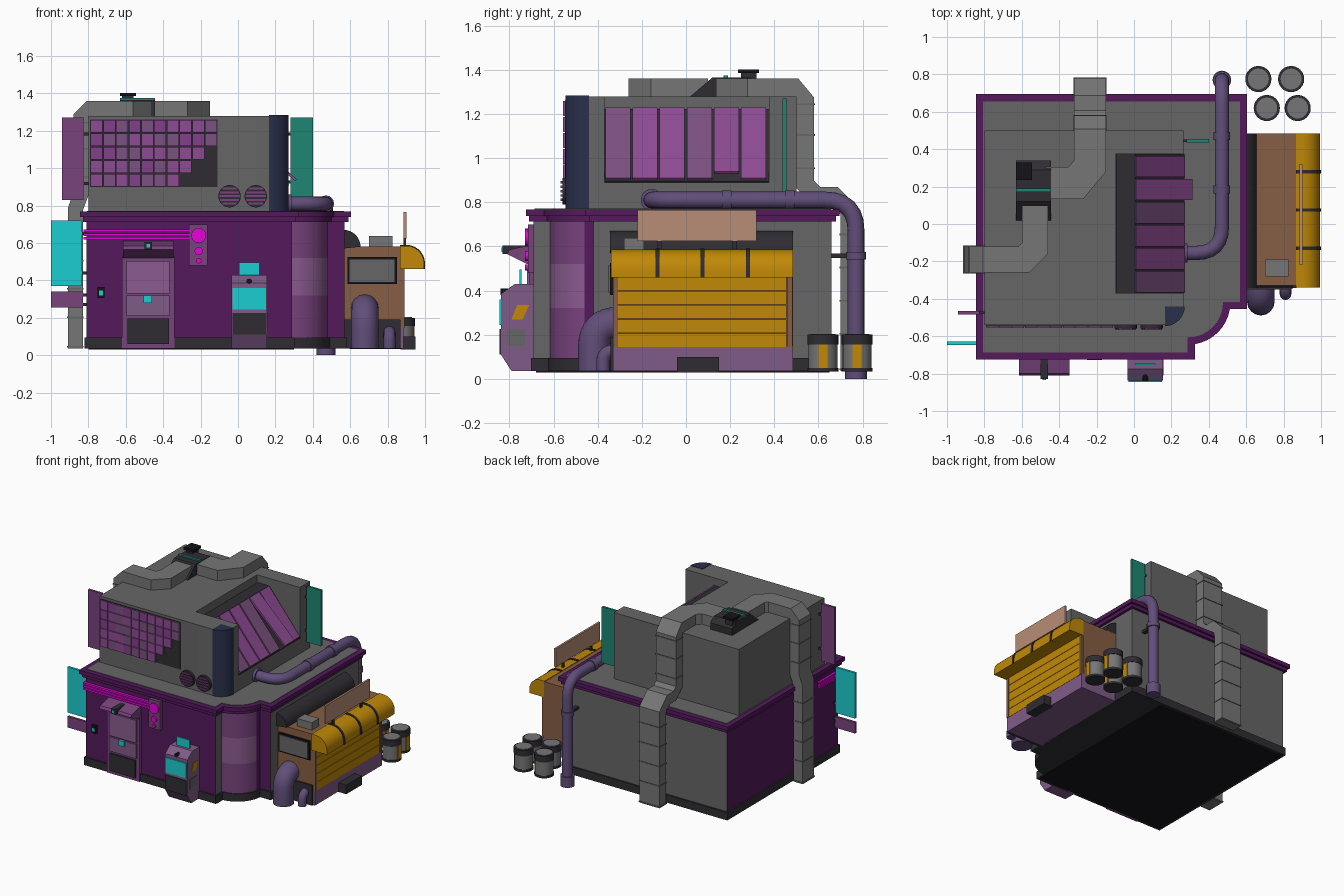
import bpy, bmesh, math, random
from mathutils import Vector

if "Cube" in bpy.data.objects:
    bpy.data.objects.remove(bpy.data.objects["Cube"])
random.seed(4)

COL = dict(grey=(.40, .40, .40), duct=(.46, .46, .46), dark=(.2, .19, .21), black=(.11, .1, .12),
           plum=(.33, .12, .36), violet=(.47, .27, .49), violet2=(.54, .36, .56), lilac=(.5, .36, .53),
           tile1=(.55, .3, .57), tile2=(.48, .32, .5), tile3=(.5, .26, .53), navy=(.18, .2, .3),
           cyan=(.13, .8, .82), teal=(.14, .52, .45), pink=(.9, .05, .85), brown=(.52, .37, .27),
           yellow=(.75, .53, .06), tan=(.72, .55, .46), pipe=(.38, .31, .47))
MATS = {}
for k, c in COL.items():
    MATS[k] = bpy.data.materials.new(k)
    MATS[k].diffuse_color = [v ** 2.2 for v in c] + [1]


def finish(name, bm, mat, smooth=False):
    bmesh.ops.recalc_face_normals(bm, faces=bm.faces)
    me = bpy.data.meshes.new(name)
    for f in bm.faces:
        f.smooth = smooth and len(f.verts) == 4
    bm.to_mesh(me)
    bm.free()
    me.materials.append(MATS[mat])
    ob = bpy.data.objects.new(name, me)
    bpy.context.collection.objects.link(ob)
    return ob


def prism(name, pts, lo, hi, axis, mat, smooth=False):
    put = {'x': lambda p, h: (h, *p), 'y': lambda p, h: (p[0], h, p[1]), 'z': lambda p, h: (*p, h)}[axis]
    bm = bmesh.new()
    a, b = [[bm.verts.new(put(p, h)) for p in pts] for h in (lo, hi)]
    bm.faces.new(a)
    bm.faces.new(b)
    for i in range(len(pts)):
        j = (i + 1) % len(pts)
        bm.faces.new((a[i], a[j], b[j], b[i]))
    return finish(name, bm, mat, smooth)


def box(name, x0, x1, y0, y1, z0, z1, mat):
    return prism(name, [(x0, y0), (x1, y0), (x1, y1), (x0, y1)], z0, z1, 'z', mat)


def arc(cx, cy, r, a0, a1, n):
    return [(cx + r * math.cos(math.radians(a0 + (a1 - a0) * i / n)),
             cy + r * math.sin(math.radians(a0 + (a1 - a0) * i / n))) for i in range(n + 1)]


def disc(name, cx, cy, r, lo, hi, axis, mat, n=24):
    return prism(name, arc(cx, cy, r, 0, 360, n)[:-1], lo, hi, axis, mat, True)


def sweep(name, path, ring, mat, smooth=False):
    """Push a starting ring along a path with mitred corners."""
    P = [Vector(p) for p in path]
    D = [(b - a).normalized() for a, b in zip(P, P[1:])]
    bm = bmesh.new()
    pos = [P[0] + Vector(v) for v in ring]
    rows = [[bm.verts.new(v) for v in pos]]
    for i, d in enumerate(D):
        n = d + D[min(i + 1, len(D) - 1)]
        pos = [v + d * ((P[i + 1] - v).dot(n) / d.dot(n)) for v in pos]
        rows.append([bm.verts.new(v) for v in pos])
    for a, b in zip(rows, rows[1:]):
        for i in range(len(a)):
            j = (i + 1) % len(a)
            bm.faces.new((a[i], a[j], b[j], b[i]))
    bm.faces.new(rows[0])
    bm.faces.new(rows[-1])
    return finish(name, bm, mat, smooth)


def rounded(path, r, n=6):
    P = [Vector(p) for p in path]
    out = [P[0]]
    for a, b, c in zip(P, P[1:], P[2:]):
        s, e = b + (a - b).normalized() * r, b + (c - b).normalized() * r
        out += [s * (1 - t) ** 2 + b * 2 * t * (1 - t) + e * t * t for t in (i / n for i in range(n + 1))]
    return out + [P[-1]]


# Ground floor: plan with a rounded column set into the front right corner
def plan(o):
    r = .19 + o
    k = math.degrees(math.asin(o / r))
    return ([(-.81 - o, .66 + o), (-.81 - o, -.69 - o), (.29 + o, -.69 - o)]
            + arc(.29, -.42, r, -90 + k, -k, 8) + [(.57 + o, -.42 - o), (.57 + o, .66 + o)])


walls = prism('ground_floor_walls', plan(0), .09, .73, 'z', 'plum')
walls.data.materials.append(MATS['grey'])
for f in walls.data.polygons:
    f.material_index = int(f.normal.y > .9 or f.normal.x > .999)
prism('plinth', plan(.012), .035, .095, 'z', 'dark')
box('floor_underside', -.8, .3, -.68, .65, .03, .04, 'black')
prism('cornice_lower', plan(.02), .712, .74, 'z', 'plum')
prism('cornice', plan(.035), .738, .768, 'z', 'plum')
prism('lower_roof', plan(-.004), .74, .771, 'z', 'grey')
for i, (a, b, m) in enumerate([(.095, .32, 'violet'), (.32, .52, 'violet2'), (.52, .712, 'violet')]):
    prism(f'corner_column_band_{i}', arc(.29, -.42, .195, -90, -12, 8) + [(.29, -.42)], a, b, 'z', m, True)

# Upper floor with a notch for the slanted skylight
upper = prism('upper_floor', [(-.8, .5), (-.8, -.54)] + arc(.165, -.44, .1, -90, 0, 8) + [(.265, .5)],
              .76, 1.28, 'z', 'grey')
cut = prism('notch_cutter', [(-.1, 1.5), (-.1, 1.21), (0, 1.21), (.26, .89), (.5, .89), (.5, 1.5)],
            -.37, .375, 'y', 'dark')
cut.hide_render = True
mod = upper.modifiers.new('notch', 'BOOLEAN')
mod.object, mod.solver = cut, 'EXACT'
dg = bpy.context.evaluated_depsgraph_get()
mesh = bpy.data.meshes.new_from_object(upper.evaluated_get(dg))
upper.modifiers.clear()
upper.data = mesh
bpy.data.objects.remove(cut)
prism('corner_panel', arc(.165, -.44, .106, -90, 0, 8) + [(.165, -.44)], .772, 1.283, 'z', 'navy', True)
prism('skylight_backing', [(-.095, 1.212), (0, 1.212), (.262, .885), (.27, .895), (.005, 1.222), (-.095, 1.222)],
      -.37, .375, 'y', 'dark')
for i in range(6):
    y = -.365 + i * .123
    e = (.305, .93) if i == 4 else (.266, .9)
    prism(f'skylight_pane_{i}', [(.002, 1.215), e, (e[0] + .008, e[1] + .01), (.01, 1.23)], y, y + .113, 'y',
          'tile1' if i % 3 else 'tile2')

# Tiled screen on the upper front, lower right tiles missing
box('screen_backing', -.79, -.11, -.547, -.53, .9, 1.26, 'dark')
for r in range(5):
    for c in range(10):
        if c < (7, 8, 9, 10, 10)[r]:
            x, z = -.79 + c * .068, .9 + r * .072
            box('screen_tile', x + .002, x + .066, -.556, -.54, z + .002, z + .07,
                random.choice(('tile1', 'tile2', 'tile3')))
for x in (-.045, .095):
    disc('fan_rim', x, .85, .06, -.56, -.53, 'y', 'dark')
    for k in range(-2, 3):
        w = math.sqrt(.055 ** 2 - (k * .02) ** 2)
        box('fan_slat', x - w, x + w, -.568, -.555, .845 + k * .02, .856 + k * .02, 'violet')

# Roof vent and rectangular ducts
prism('roof_vent', [(.02, 1.28), (.34, 1.28), (.34, 1.33), (.29, 1.365), (.12, 1.365)], -.63, -.445, 'x', 'dark')
box('vent_light', -.63, -.445, .17, .19, 1.36, 1.375, 'teal')
box('vent_stack', -.62, -.56, .25, .32, 1.34, 1.39, 'dark')
box('vent_cap', -.63, -.545, .235, .33, 1.385, 1.402, 'black')
sweep('back_duct', [(-.47, .22, 1.32), (-.31, .22, 1.32), (-.235, .31, 1.32), (-.235, .49, 1.32),
                    (-.235, .54, 1.26), (-.235, .54, .88), (-.235, .59, .83), (-.235, .67, .83),
                    (-.235, .74, .76), (-.235, .74, .035)],
      [(0, -.085, -.04), (0, .085, -.04), (0, .085, .04), (0, -.085, .04)], 'duct')
sweep('left_duct', [(-.53, .1, 1.32), (-.53, -.13, 1.32), (-.59, -.19, 1.32), (-.79, -.19, 1.32),
                    (-.84, -.19, 1.27), (-.84, -.19, .86), (-.87, -.19, .78), (-.87, -.19, .035)],
      [(-.07, 0, -.04), (.07, 0, -.04), (.07, 0, .04), (-.07, 0, .04)], 'duct')
for z in (.04, .2, .35, .5, .65, .95, 1.1, 1.24):
    y, x = (.74, -.87) if z < .7 else (.54, -.84)
    box('back_duct_seam', -.324, -.146, y - .044, y + .044, z, z + .008, 'grey')
    box('left_duct_seam', x - .044, x + .044, -.264, -.116, z, z + .008, 'grey')

# Round pipe over the lower roof and down the back
ringx = [(0, a, b) for a, b in arc(0, 0, .038, 0, 360, 16)[:-1]]
ringy = [(a * 2, 0, b * 2) for a, b in arc(0, 0, .037, 0, 360, 16)[:-1]]
sweep('roof_pipe', rounded([(.24, -.155, .81), (.47, -.155, .81), (.47, .77, .81), (.47, .77, .005)], .14),
      ringx, 'pipe', True)
for y in (.185, .47):
    disc('pipe_collar', .47, .81, .044, y - .022, y + .022, 'y', 'pipe', 16)
    box('pipe_foot', .45, .49, y - .015, y + .015, .765, .8, 'dark')
disc('pipe_wall_flange', -.155, .81, .05, .26, .285, 'x', 'pipe', 16)
disc('pipe_base', .47, .77, .05, 0, .08, 'z', 'pipe', 16)
disc('pipe_bracket', .47, .77, .046, .54, .575, 'z', 'pipe', 16)
box('pipe_bracket_arm', .45, .48, .65, .75, .548, .567, 'dark')

# Front door with canopy and lamp
box('door_frame', -.62, -.34, -.71, -.68, .035, .53, 'violet')
box('door_upper', -.595, -.365, -.72, -.7, .33, .505, 'violet2')
box('door_lower', -.595, -.365, -.72, -.7, .21, .32, 'lilac')
box('door_grille', -.59, -.37, -.722, -.7, .06, .195, 'dark')
box('door_plate', -.505, -.46, -.73, -.71, .28, .32, 'cyan')
prism('door_canopy', [(-.69, .61), (-.8, .585), (-.81, .565), (-.72, .52), (-.69, .52)], -.615, -.345, 'x', 'violet')
box('canopy_lamp', -.5, -.46, -.83, -.7, .565, .605, 'dark')
box('canopy_lamp_lens', -.49, -.47, -.835, -.82, .575, .595, 'cyan')
box('keypad', -.75, -.715, -.71, -.68, .305, .365, 'black')
box('keypad_screen', -.742, -.723, -.714, -.7, .32, .345, 'cyan')

# Neon strips wrapping the front left corner, and the lamp plate
for z in (.625, .645, .665):
    box('neon_front', -.825, -.25, -.71, -.69, z - .007, z + .007, 'pink')
    box('neon_side', -.825, -.81, -.7, -.45, z - .007, z + .007, 'pink')
box('neon_plate', -.262, -.162, -.715, -.68, .48, .7, 'violet')
for z, r in ((.64, .04), (.557, .022), (.505, .014)):
    disc('neon_disc', -.21, z, r, -.728, -.7, 'y', 'pink', 20)

# Vending kiosk
prism('kiosk_body', [(-.68, .035), (-.79, .035), (-.838, .11), (-.838, .385), (-.775, .43), (-.68, .43)],
      -.035, .155, 'x', 'lilac')
box('kiosk_screen', -.03, .15, -.845, -.83, .245, .36, 'cyan')
box('kiosk_panel', -.03, .15, -.844, -.83, .11, .225, 'dark')
box('kiosk_sign', .005, .115, -.755, -.745, .42, .495, 'cyan')
disc('kiosk_knob', .06, .395, .014, -.84, -.8, 'y', 'black', 12)
box('kiosk_side_panel', .15, .158, -.81, -.73, .15, .225, 'grey')
prism('kiosk_sticker', [(-.79, .27), (-.74, .27), (-.71, .335), (-.765, .335)], .15, .158, 'x', 'yellow')

# Blade signs and their brackets
for n, x0, x1, y, z0, z1, m in (('left_sign', -1, -.835, -.638, .37, .72, 'cyan'),
                                ('left_small_sign', -1, -.83, -.638, .255, .34, 'violet'),
                                ('upper_left_sign', -.94, -.825, -.475, .83, 1.27, 'violet'),
                                ('upper_right_sign', .28, .4, .445, .84, 1.27, 'teal')):
    box(n, x0, x1, y - .009, y + .009, z0, z1, m)
    for t in (.2, .8):
        z, s = z0 + t * (z1 - z0), (x1 if x1 < 0 else x0)
        box(n + '_bracket', s - .03, s + .04 if s < 0 else s, y - .006, y + .006, z - .008, z + .008, 'dark')

# Side shop: body, shutter, awning, roller drum
box('shop_body', .56, .87, -.33, .485, .145, .58, 'brown')
box('shop_base', .56, .885, -.33, .485, .035, .15, 'lilac')
box('shop_front_skirt', .56, .87, -.342, -.32, .035, .19, 'dark')
box('shop_step', .87, .95, -.04, .15, .03, .1, 'dark')
box('shop_window_frame', .585, .85, -.345, -.32, .38, .525, 'black')
box('shop_window', .597, .838, -.35, -.33, .392, .513, 'grey')
for i in range(5):
    z = .145 + i * .064
    box(f'shutter_slat_{i}', .86, .887, -.31, .455, z, z + .061, 'yellow')
for y in (-.33, .46):
    box('shutter_post', .86, .89, y, y + .022, .145, .47, 'brown')


def awning(o):
    return [(.865, .46), (.865, .585 + o)] + arc(.9, .49, .095 + o, 90, 0, 7) + [(.995 + o, .46)]


prism('awning', awning(0), -.34, .485, 'y', 'yellow', True)
for y in (-.13, .075, .28):
    prism('awning_rib', awning(.005), y - .009, y + .009, 'y', 'dark', True)
prism('roller_drum', [(.56, .57)] + arc(.565, .58, .09, 0, 90, 8), -.345, .485, 'y', 'dark', True)
box('shop_roof_unit', .7, .825, -.28, -.19, .57, .638, 'duct')
box('shop_board', .885, .9, -.22, .32, .625, .765, 'tan')
for y in (-.12, .22):
    box('board_post', .886, .898, y - .01, y + .01, .57, .64, 'dark')

# Elbow pipes at the shop front
sweep('large_elbow', rounded([(.678, -.3, .252), (.678, -.415, .252), (.678, -.415, .035)], .11, 8), ringy, 'pipe', True)
sweep('small_elbow', rounded([(.81, -.32, .125), (.81, -.375, .125), (.81, -.375, .035)], .05),
      [(a * .42, 0, c * .42) for a, b, c in ringy], 'pipe', True)

# Barrels
for x, y in ((.665, .775), (.84, .775), (.71, .62), (.875, .62)):
    disc('barrel_body', x, y, .066, .04, .16, 'z', 'duct')
    disc('barrel_foot', x, y, .07, .033, .05, 'z', 'dark')
    disc('barrel_lid', x, y, .07, .155, .2, 'z', 'dark')
    disc('barrel_top', x, y, .056, .19, .204, 'z', 'duct')
    box('barrel_label', x + .05, x + .068, y - .02, y + .02, .05, .155, 'yellow')

for ob in bpy.data.objects:
    ob.select_set(True)
bpy.context.view_layer.objects.active = walls
bpy.ops.object.shade_smooth_by_angle(angle=math.radians(30))

for m in bpy.data.materials:
    if m.users and not m.is_grease_pencil:
        m.use_nodes = True
        m.node_tree.nodes["Principled BSDF"].inputs["Base Color"].default_value = m.diffuse_color
